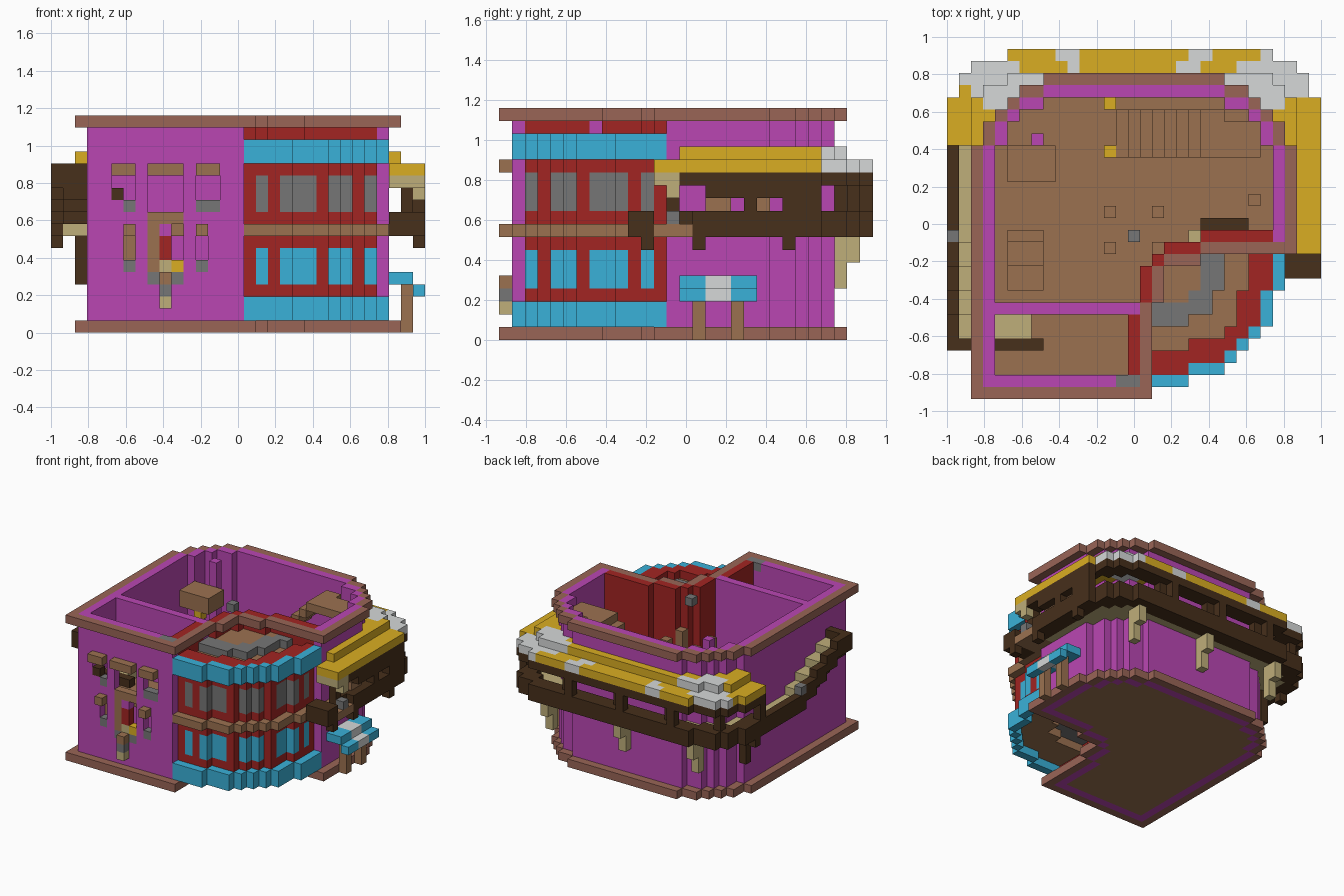
import bpy
import bmesh
from mathutils import Vector

cube = bpy.data.objects.get("Cube")
if cube:
    bpy.data.objects.remove(cube, do_unlink=True)

UNIT = 2 / 31                      # edge of one block
ORIGIN = Vector((-15.5, -14.5, 0))

COLOURS = {
    "purple_plaster": (.49, .062, .45), "blue_paint": (.042, .44, .69),
    "red_paint": (.36, .018, .016), "brown_wood": (.33, .167, .081),
    "rosy_trim": (.32, .13, .094), "dark_wood": (.063, .029, .011),
    "yellow_thatch": (.7, .42, .016), "pale_grey": (.67, .69, .69),
    "grey_stone": (.18, .18, .18), "tan_wood": (.52, .425, .195),
}
(PURPLE, BLUE, RED, BROWN, TRIM, DARK, YELLOW, PALE, GREY, TAN) = range(len(COLOURS))
materials = []
for name, rgb in COLOURS.items():
    mat = bpy.data.materials.new(name)
    mat.use_nodes = True
    mat.diffuse_color = (*rgb, 1)
    bsdf = mat.node_tree.nodes["Principled BSDF"]
    bsdf.inputs["Base Color"].default_value = (*rgb, 1)
    bsdf.inputs["Roughness"].default_value = 0.9
    materials.append(mat)

blocks = {}                        # cell -> (part, colour)


def box(part, colour, xs, ys, zs):
    """Fill an inclusive range of cells; a plain number is one layer."""
    spans = [(s, s) if isinstance(s, int) else s for s in (xs, ys, zs)]
    (a, b), (c, d), (e, f) = spans
    for x in range(a, b + 1):
        for y in range(c, d + 1):
            for z in range(e, f + 1):
                if colour is None:
                    blocks.pop((x, y, z), None)
                else:
                    blocks[x, y, z] = (part, colour)


def column(part, colour, cells, zs):
    for x, y in cells:
        box(part, colour, x, y, zs)


def rows(*spans):
    """Plan region from (first row, last row, left, right) spans."""
    return {(x, y) for y0, y1, x0, x1 in spans
            for y in range(y0, y1 + 1) for x in range(x0, x1 + 1)}


def beside(cell):
    x, y = cell
    return [(x + 1, y), (x - 1, y), (x, y + 1), (x, y - 1)]


def around(cell):
    return [n for c in beside(cell) + [cell] for n in beside(c)]


def shrink(region, neighbours=around):
    return {c for c in region if all(n in region for n in neighbours(c))}


# House plan, walls, floors and trim
house = rows((1, 7, 3, 15), (8, 10, 3, 16), (11, 11, 3, 17), (12, 12, 3, 20),
             (13, 20, 3, 27), (21, 22, 4, 26), (23, 23, 5, 25),
             (24, 24, 6, 24), (25, 25, 8, 22))
inside = shrink(house, beside)
border = {n for c in house for n in beside(c)} - house
border |= {(2, 0), (16, 0), (28, 12)}
for level in (0, 8):
    column("floors", BROWN, inside, level)
for x, y in house - inside:
    red = x >= 15 and 2 <= y <= 13 and x < 27
    box("walls", RED if red else PURPLE, x, y, (1, 17))
    box("walls", PURPLE, x, y, 0)
box("partition_wall", PURPLE, (4, 15), 7, (1, 17))
box("walls", GREY, (14, 15), 1, 17)
for level in (0, 17):
    column("trim", TRIM, border, level)

# Rounded bay: outer bands, set-back wall, windows
bay_outer = rows((1, 1, 16, 19), (2, 2, 16, 22), (3, 3, 16, 23), (4, 4, 16, 24),
                 (5, 5, 16, 25), (6, 8, 16, 26), (9, 12, 16, 27)) - house
bay_inner = rows((2, 2, 16, 19), (3, 3, 16, 22), (4, 4, 16, 23), (5, 5, 16, 24),
                 (6, 8, 16, 25), (9, 12, 16, 26)) - house
bands = bay_outer - bay_inner
core = bay_inner | house | rows((12, 14, 16, 27))
bay_wall = bay_inner - shrink(core)
column("bay_wall", RED, bay_wall, (3, 15))
column("bay_floor", BROWN, bay_wall, 2)
column("bay_lower_band", BLUE, bands, (1, 2))
column("bay_middle_band", BROWN, bands, 8)
column("bay_upper_band", BLUE, bands, (14, 15))
half = [(17, 2), (19, 2), (20, 3), (21, 3), (23, 4)]
panes = half + [(28 - y, 28 - x) for x, y in half]
column("bay_lower_windows", BLUE, panes, (4, 6))
column("bay_upper_windows", GREY, panes, (10, 12))

# Bay roof and underside step ring by ring
ring = shrink(core)
left_over = bay_inner - bay_wall
for colour, roof, floor in ((BROWN, 14, 2), (GREY, 15, 3), (BROWN, 15, 4)):
    ring = shrink(ring)
    step = left_over - ring if roof + floor < 19 else left_over
    column("bay_roof", colour, step, roof)
    column("bay_floor", colour, step, floor)
    left_over = left_over - step

# Front windows and door: openings, lintels, sills
for xs, zs in (((5, 6), (11, 12)), ((8, 10), (10, 12)), ((12, 13), (11, 12)),
               (12, (6, 7)), (6, (6, 7)), (10, (6, 8))):
    box("walls", None, xs, 1, zs)
for xs in ((5, 6), (8, 10), (12, 13)):
    box("window_lintels", BROWN, xs, 0, 13)
for x in (6, 12):
    box("window_lintels", BROWN, x, 0, 8)
    box("window_sills", GREY, x, 1, 5)
box("window_shutter", BROWN, 6, 2, (6, 7))
box("window_shutter", DARK, 5, 1, 11)
box("window_sills", GREY, 6, 1, 10)
box("window_sills", GREY, (12, 13), 1, 10)
box("door", BROWN, (8, 10), 1, 9)
box("door", BROWN, 8, 1, (5, 8))
box("door", RED, 9, 1, (6, 7))
box("door", TAN, 9, 1, 5)
box("door", YELLOW, 10, 1, 5)
box("door_step", GREY, (8, 10), 1, 4)
box("door_step", BROWN, 9, 0, 4)
box("door_step", GREY, 9, 0, 3)
box("door_step", TAN, 9, 0, 2)

# Balcony wrapping the back and left side, thatch with pale patches
outline = rows((1, 24, 0, 30), (25, 26, 1, 29), (27, 27, 2, 28), (28, 28, 5, 26))
rim = outline - shrink(outline)
pale_cells = rows((28, 28, 9, 10), (28, 28, 20, 21), (28, 28, 26, 26),
                  (27, 27, 2, 5), (27, 27, 10, 10), (27, 27, 19, 20),
                  (27, 27, 24, 28), (26, 26, 1, 7), (26, 26, 23, 29),
                  (25, 25, 2, 5), (25, 25, 24, 29), (24, 24, 3, 5),
                  (24, 24, 25, 27))
for x, y in outline - house:
    if y < (13 if x > 15 else 21):
        continue
    edge = (x, y) in rim
    box("balcony_floor", DARK if edge else TAN, x, y, 8)
    if edge:
        box("balcony_rail", DARK, x, y, 9)
        box("balcony_beam", DARK, x, y, 12)
        if (x + y) % 7 == 0:
            box("balcony_posts", DARK, x, y, (10, 11))
    thatch = PALE if (x, y) in pale_cells else YELLOW
    box("balcony_roof", thatch, x, y, 13)
    if (x, y) not in rim and 2 <= x <= 29 and 14 <= y <= 26:
        box("balcony_roof", thatch, x, y, 14)
box("balcony_roof", YELLOW, (28, 30), 12, 13)
box("balcony_beam", TAN, (28, 30), 12, 12)
box("balcony_beam", TAN, 30, 13, (11, 12))
box("balcony_beam", DARK, 30, (16, 21), 11)
box("balcony_posts", DARK, 30, (22, 24), (10, 11))
box("balcony_stools", BROWN, 29, (16, 17), (9, 10))
box("balcony_stools", BROWN, 29, 20, (9, 10))
box("balcony_stools", GREY, 30, 13, 9)
box("balcony_rail", None, 30, 14, 9)

# Brackets under the balcony
for x in (5, 15, 25):
    box("brackets", TAN, x, 26, (4, 7))
    box("brackets", TAN, x, 27, (6, 7))
for x in (0, 30):
    box("brackets", DARK, x, 22, 7)
box("brackets", DARK, 30, 15, 7)
box("brackets", DARK, 2, 21, (4, 7))

# Landing beside the bay
box("landing", DARK, (28, 30), (10, 11), (8, 9))
box("landing", DARK, 30, 11, 7)
box("landing", BROWN, (28, 30), (12, 14), 8)

# Outside stair climbing towards the front
for y in range(4, 21):
    z = 8 + max(0, min(4, (14 - y) // 2))
    box("outside_stair", TAN, (1, 2), y, z)
    if z > 9:
        box("outside_stair", DARK, (1, 2), y, z - 1)
    box("outside_stair_rail", DARK, 0, y, (z, z + 1))
box("outside_stair_rail", DARK, (0, 2), 4, (12, 13))
box("outside_stair_rail", GREY, 0, 13, 10)

# Side awning on two legs
for ys, colour in (((14, 15), BLUE), ((16, 17), PALE), ((18, 19), BLUE)):
    box("awning", colour, (28, 29), ys, 4)
    box("awning", colour, 30, ys, 3)
for y in (15, 18):
    box("awning_legs", BROWN, 29, y, (0, 3))

# Indoor stair with landing, and furnishings
for n in range(9):
    box("indoor_stair", BROWN, 14 + n, (20, 23), 9 + min(n, 7))
box("indoor_stair", BROWN, (23, 25), (20, 22), 16)
for y in (20, 24):
    box("stair_lamps", YELLOW, 13, y, 9)
box("pillar", PURPLE, 7, 21, (9, 17))
box("loft", BROWN, (5, 8), (18, 20), (13, 14))
box("loft_lamp", YELLOW, 7, 18, 12)
for n in range(5):
    box("small_stair", BROWN, (5, 7), 9 + n, 9 + n // 2)
box("hanging_lamp", GREY, 15, 13, 17)
for x in (13, 17):
    for y in (12, 15):
        box("chairs", BROWN, x, y, (9, 12))
box("bench", DARK, (21, 24), 14, 9)
box("bench", TAN, 20, 13, (9, 10))
box("stool", BROWN, 25, 16, (9, 10))
box("bed", TAN, (4, 6), (5, 6), 9)
box("bed", DARK, (4, 7), 4, 9)

# Turn the exposed block faces into one mesh per part
meshes = {}
for cell, (part, colour) in blocks.items():
    bm, corners = meshes.setdefault(part, (bmesh.new(), {}))
    for axis in range(3):
        for side in (0, 1):
            near = list(cell)
            near[axis] += 2 * side - 1
            if tuple(near) in blocks:
                continue
            u, v = (axis + 1) % 3, (axis + 2) % 3
            quad = []
            for du, dv in ((0, 0), (1, 0), (1, 1), (0, 1)):
                p = list(cell)
                p[axis] += side
                p[u] += du
                p[v] += dv
                key = tuple(p)
                if key not in corners:
                    corners[key] = bm.verts.new((Vector(key) + ORIGIN) * UNIT)
                quad.append(corners[key])
            face = bm.faces.new(quad if side else quad[::-1])
            face.material_index = colour
for part, (bm, _) in meshes.items():
    mesh = bpy.data.meshes.new(part)
    for mat in materials:
        mesh.materials.append(mat)
    bm.to_mesh(mesh)
    bm.free()
    bpy.context.collection.objects.link(bpy.data.objects.new(part, mesh))
